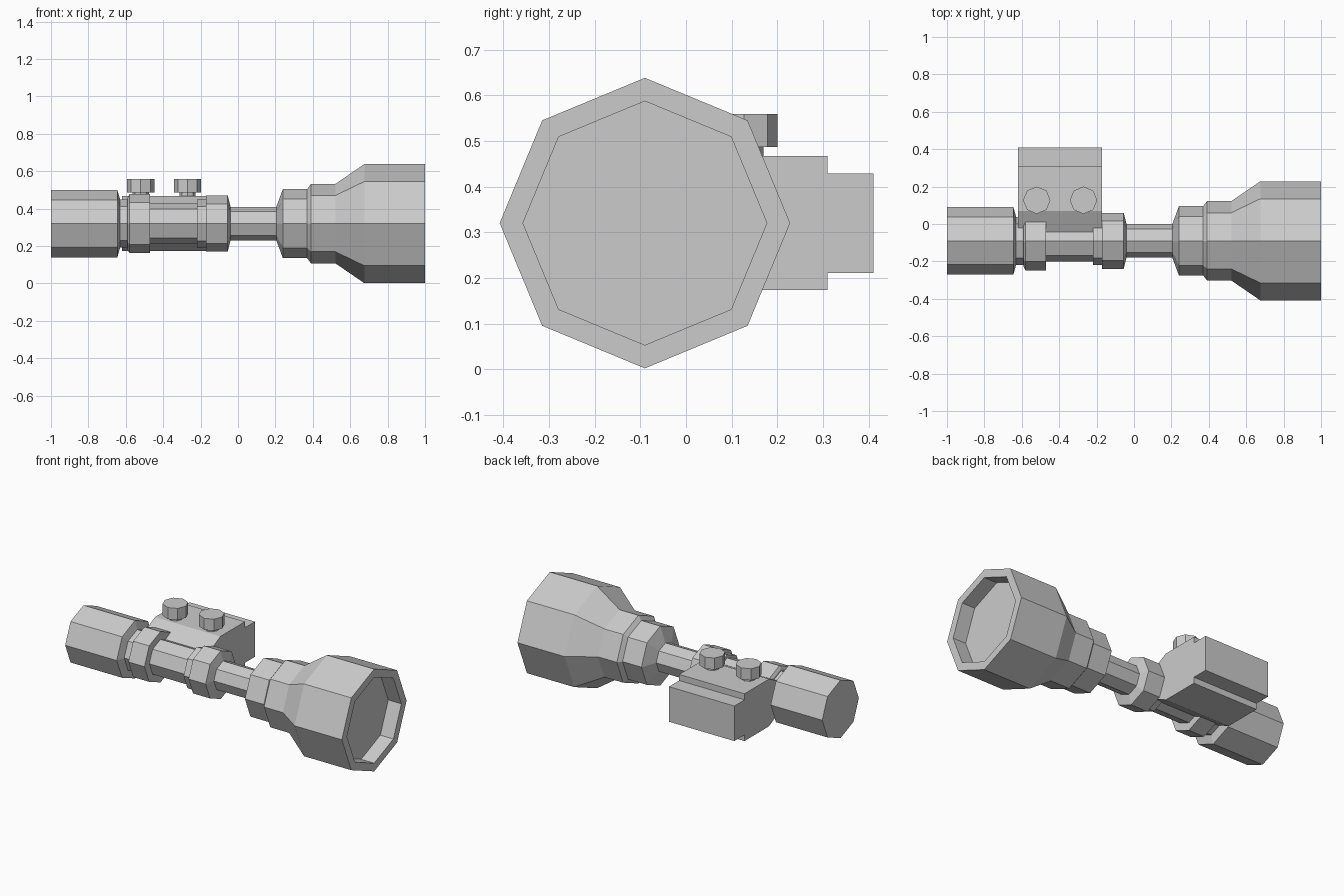
import bpy
import math

if "Cube" in bpy.data.objects:
    bpy.data.objects.remove(bpy.data.objects["Cube"], do_unlink=True)

grey = bpy.data.materials.new("plain_grey")
grey.use_nodes = True
COLOUR = (0.6, 0.6, 0.6, 1)
grey.diffuse_color = COLOUR
grey.node_tree.nodes["Principled BSDF"].inputs["Base Color"].default_value = COLOUR

AXIS_Y, AXIS_Z = -0.09, 0.32
SIDES = 8


def make_object(name, verts, faces):
    mesh = bpy.data.meshes.new(name)
    mesh.from_pydata(verts, [], faces)
    mesh.materials.append(grey)
    obj = bpy.data.objects.new(name, mesh)
    bpy.context.collection.objects.link(obj)
    return obj


def lathe(name, profile, place):
    """Eight-sided turned solid; profile holds (distance, radius) pairs."""
    verts, faces = [], []
    for dist, radius in profile:
        for k in range(SIDES):
            a = math.tau * k / SIDES
            verts.append(place(dist, radius * math.cos(a), radius * math.sin(a)))
    for ring in range(len(profile) - 1):
        for k in range(SIDES):
            a, b = ring * SIDES + k, ring * SIDES + (k + 1) % SIDES
            faces.append((a, b, b + SIDES, a + SIDES))
    faces.append(tuple(reversed(range(SIDES))))
    faces.append(tuple(range(len(verts) - SIDES, len(verts))))
    return make_object(name, verts, faces)


def along_x(dist, u, v):
    return (dist, AXIS_Y + u, AXIS_Z + v)


# Rear cap, middle tube with collars, and flared head with a recessed front
lathe("rear_cap", [(-1, 0.18), (-0.645, 0.18), (-0.63, 0.128)], along_x)
lathe("neck", [(-0.64, 0.128), (-0.57, 0.128)], along_x)
lathe("rear_collar", [(-0.59, 0.14), (-0.58, 0.158), (-0.47, 0.158)], along_x)
lathe("middle_tube", [(-0.5, 0.11), (-0.15, 0.11)], along_x)
lathe("small_collar", [(-0.22, 0.13), (-0.16, 0.13)], along_x)
lathe("front_collar", [(-0.172, 0.15), (-0.055, 0.15), (-0.04, 0.09)], along_x)
lathe("thin_tube", [(-0.06, 0.09), (0.22, 0.09)], along_x)
lathe("head", [(0.205, 0.09), (0.24, 0.185), (0.37, 0.185), (0.39, 0.212),
               (0.52, 0.212), (0.675, 0.318), (1, 0.318), (1, 0.267),
               (0.91, 0.267)], along_x)

# Mounting block: mirrored cross-section, as (y, half height), extruded along x
half = [(-0.09, 0.066), (0.07, 0.147), (0.31, 0.147), (0.31, 0.109), (0.41, 0.109)]
outline = [(y, AXIS_Z - h) for y, h in half]
outline += [(y, AXIS_Z + h) for y, h in reversed(half)]
n = len(outline)
verts = [(x, y, z) for x in (-0.62, -0.17) for y, z in outline]
faces = [(k, k + n, (k + 1) % n + n, (k + 1) % n) for k in range(n)]
faces += [tuple(range(n)), tuple(reversed(range(n, 2 * n)))]
block = make_object("mounting_block", verts, faces)

# Knobs on the block, each on a narrow stem
for side, cx in (("rear", -0.52), ("front", -0.27)):
    def upright(dist, u, v, cx=cx):
        return (cx + u, 0.127 + v, dist)
    lathe(side + "_knob_stem", [(0.45, 0.043), (0.49, 0.043)], upright)
    lathe(side + "_knob", [(0.487, 0.073), (0.559, 0.073)], upright)

# Consistent outward normals
import bmesh
for obj in bpy.context.collection.objects:
    if obj.type == 'MESH' and obj.data.materials and obj.data.materials[0] == grey:
        bm = bmesh.new()
        bm.from_mesh(obj.data)
        bmesh.ops.recalc_face_normals(bm, faces=bm.faces)
        bm.to_mesh(obj.data)
        bm.free()
